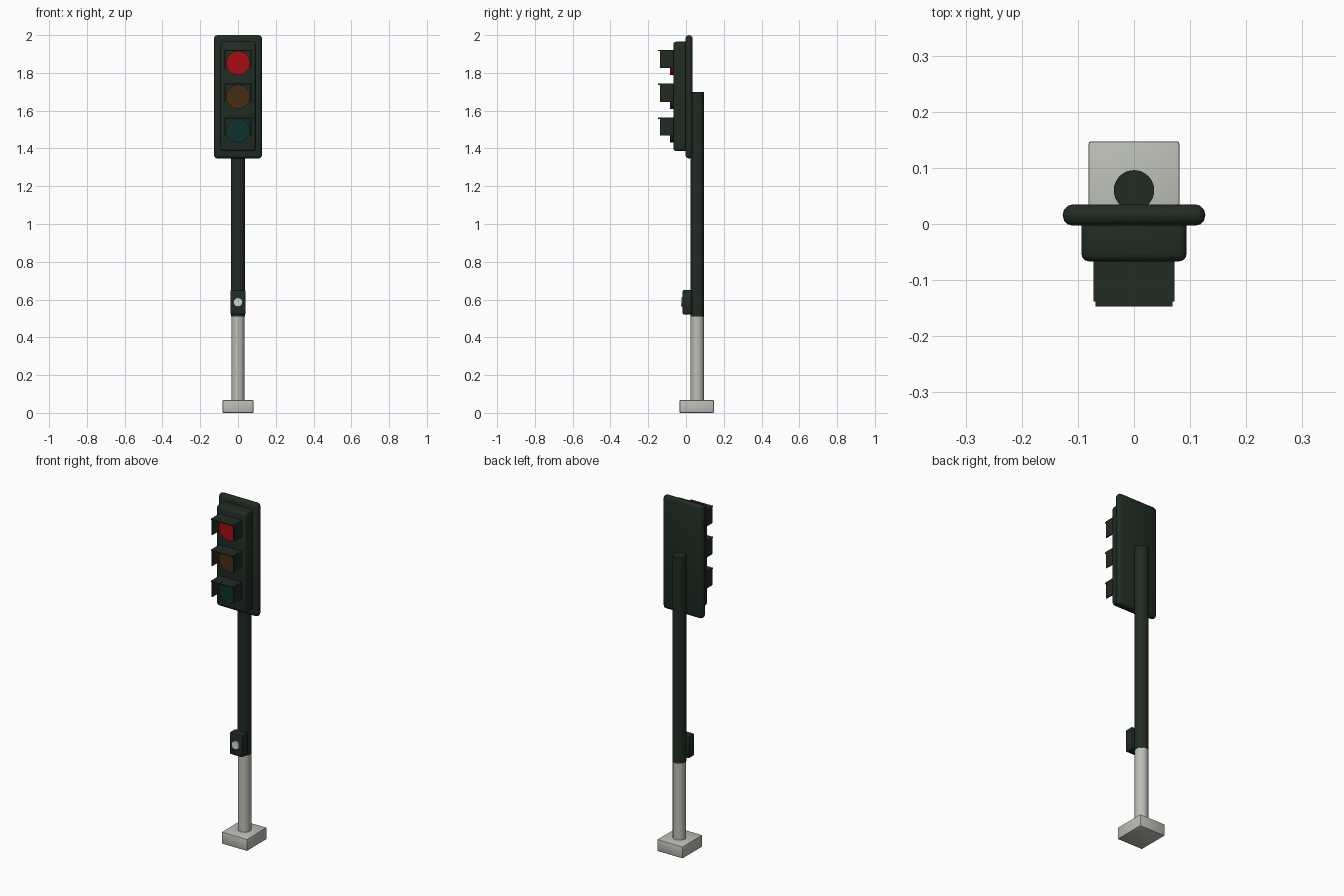
import bpy, math

if "Cube" in bpy.data.objects:
    bpy.data.objects.remove(bpy.data.objects["Cube"])


def material(name, rgb):
    m = bpy.data.materials.new(name)
    m.diffuse_color = (*rgb, 1)
    m.use_nodes = True
    m.node_tree.nodes["Principled BSDF"].inputs["Base Color"].default_value = m.diffuse_color
    return m


DARK = material("dark green paint", (0.014, 0.025, 0.017))
CONCRETE = material("pale concrete", (0.50, 0.52, 0.46))
RED = material("red lens", (0.40, 0.004, 0.006))
AMBER = material("dim amber lens", (0.062, 0.026, 0.007))
GREEN = material("dim green lens", (0.005, 0.032, 0.026))
SILVER = material("silver button", (0.65, 0.70, 0.67))


def finish(ob, name, mat, bevel=0, segments=2):
    ob.name = name
    ob.data.materials.append(mat)
    if bevel:
        mod = ob.modifiers.new("rounded edges", "BEVEL")
        mod.width, mod.segments = bevel, segments
        bpy.ops.object.modifier_apply(modifier=mod.name)
    bpy.ops.object.shade_smooth_by_angle(angle=math.radians(35))
    return ob


def box(name, mat, x, y, z, bevel=0, segments=2):
    """Box from (min, max) ranges."""
    r = (x, y, z)
    bpy.ops.mesh.primitive_cube_add(size=1, location=[(a + b) / 2 for a, b in r])
    ob = bpy.context.object
    ob.scale = [b - a for a, b in r]
    bpy.ops.object.transform_apply(location=False, rotation=False, scale=True)
    return finish(ob, name, mat, bevel, segments)


def cylinder(name, mat, radius, depth, centre, facing_front=False, sides=32, bevel=0):
    bpy.ops.mesh.primitive_cylinder_add(
        vertices=sides, radius=radius, depth=depth, location=centre,
        rotation=(math.pi / 2 if facing_front else 0, 0, 0))
    return finish(bpy.context.object, name, mat, bevel)


# Footing and two-tone pole
box("base", CONCRETE, (-0.081, 0.081), (-0.034, 0.147), (0, 0.068), 0.004)
cylinder("lower_pole", CONCRETE, 0.035, 0.45, (0, 0.06, 0.285))
cylinder("upper_pole", DARK, 0.036, 1.19, (0, 0.06, 1.105))

# Push button for pedestrians
box("button_box", DARK, (-0.041, 0.041), (-0.018, 0.032), (0.522, 0.65), 0.006)
cylinder("push_button", SILVER, 0.024, 0.014, (0, -0.02, 0.586), True, 16)

# Signal head
box("backplate", DARK, (-0.127, 0.127), (-0.003, 0.035), (1.347, 2.0), 0.018, 3)
box("signal_housing", DARK, (-0.094, 0.094), (-0.067, 0.012), (1.386, 1.965), 0.015, 3)

# Lenses, each under an open visor
for label, mat, z in (("red", RED, 1.852), ("amber", AMBER, 1.673), ("green", GREEN, 1.494)):
    cylinder(label + "_lens", mat, 0.063, 0.03, (0, -0.07, z), True)
    top = z + 0.07
    box(label + "_visor_top", DARK, (-0.069, 0.069), (-0.147, -0.06), (top - 0.007, top))
    for side, s in (("left", -1), ("right", 1)):
        x = sorted((s * 0.066, s * 0.072))
        box(f"{label}_visor_{side}", DARK, x, (-0.138, -0.06), (z - 0.026, top - 0.001))
